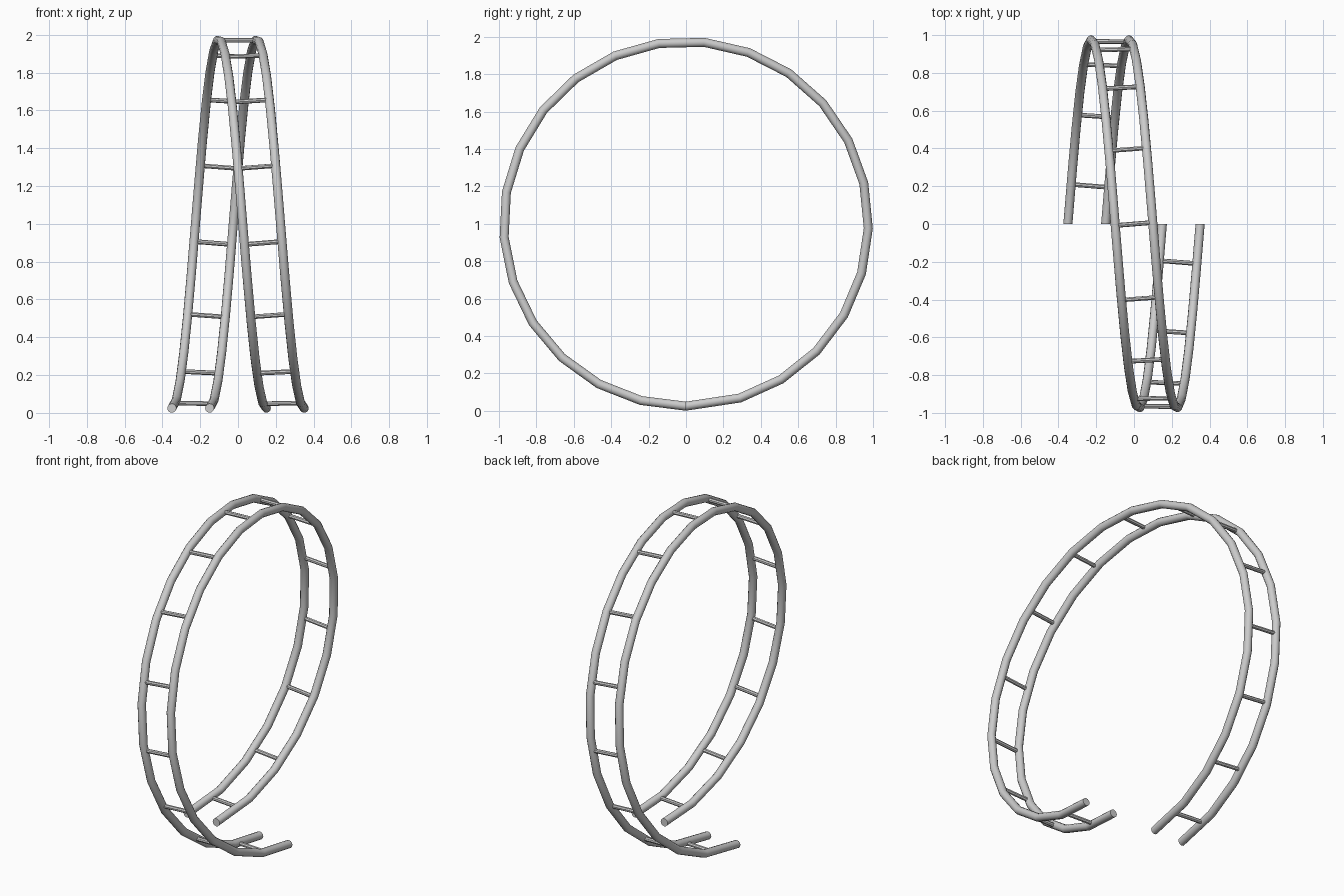
import bpy, bmesh, math
from mathutils import Vector

if "Cube" in bpy.data.objects:
    bpy.data.objects.remove(bpy.data.objects["Cube"])

R, TUBE, TIE = 0.975, 0.024, 0.0125    # loop radius, rail radius, tie radius
SPREAD, HALF = 0.5, 0.1                # sideways drift over the loop, half gauge
SIDES = 12


def loop_point(a):
    """Centre of the track at loop angle a (0 = bottom, rising towards +y)."""
    return Vector((-SPREAD / 2 + SPREAD * a / math.tau,
                   R * math.sin(a), 1 - R * math.cos(a)))


def tube(name, rings, sides):
    """Skin a list of (centre, axis_u, axis_v, radius) rings with capped ends."""
    bm = bmesh.new()
    loops = []
    for c, u, v, r in rings:
        loops.append([bm.verts.new(c + r * (u * math.cos(k * math.tau / sides)
                                            + v * math.sin(k * math.tau / sides)))
                      for k in range(sides)])
    for a, b in zip(loops, loops[1:]):
        for k in range(sides):
            n = (k + 1) % sides
            bm.faces.new((a[k], a[n], b[n], b[k]))
    bm.faces.new(loops[0])
    bm.faces.new(loops[-1])
    bmesh.ops.recalc_face_normals(bm, faces=bm.faces)
    me = bpy.data.meshes.new(name)
    bm.to_mesh(me)
    bm.free()
    ob = bpy.data.objects.new(name, me)
    bpy.context.collection.objects.link(ob)
    bpy.ops.object.select_all(action='DESELECT')
    ob.select_set(True)
    bpy.context.view_layer.objects.active = ob
    bpy.ops.object.shade_smooth_by_angle(angle=math.radians(35))
    return ob


# Rails: the first segment is slightly longer than the other 24
angles = [0.0] + [math.tau * (6 + 5 * j) / 126 for j in range(25)]
X = Vector((1, 0, 0))
for name, side in (("left_rail", -1), ("right_rail", 1)):
    rings = [(loop_point(a) + X * side * HALF, X,
              Vector((0, math.sin(a), -math.cos(a))), TUBE) for a in angles]
    tube(name, rings, SIDES)

# Cross ties, square to the direction of travel
pitch = SPREAD / math.tau / R
for i in range(15):
    a = math.tau * (i + 0.5) / 15
    along = Vector((0, math.cos(a), math.sin(a)))
    radial = Vector((0, math.sin(a), -math.cos(a)))
    across = (X - along * pitch).normalized()
    v = across.cross(radial)
    # sit on the straight rail segment rather than the ideal circle
    c = loop_point(a) - radial * 0.004
    tube(f"cross_tie_{i + 1:02d}",
         [(c + across * s * HALF, radial, v, TIE) for s in (-1, 1)], 8)
